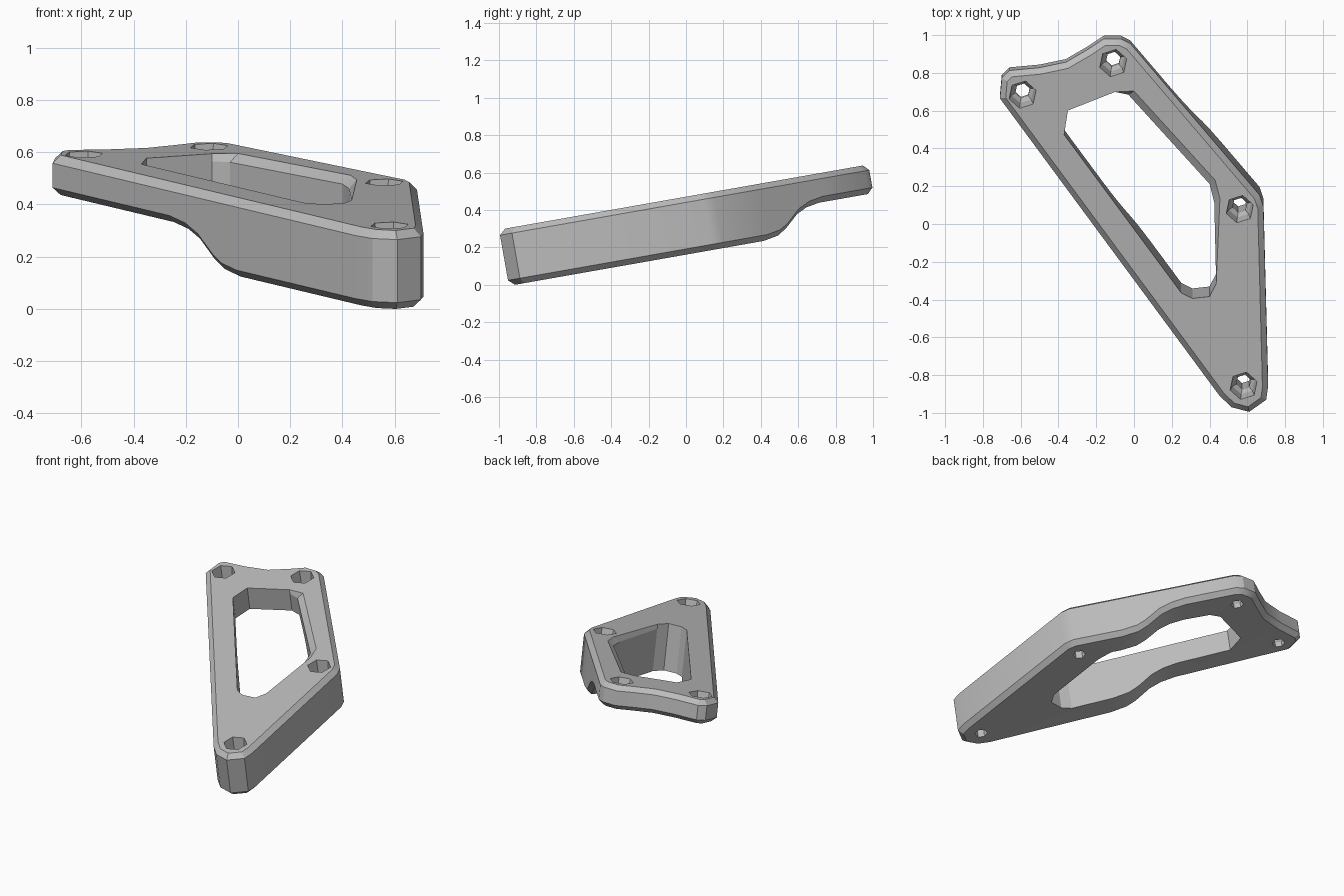
import bpy, bmesh, math
from mathutils import Vector, Matrix

old = bpy.data.objects.get("Cube")
if old:
    bpy.data.objects.remove(old, do_unlink=True)

TILT = math.radians(10)
FULL = 0.305
OUTLINE = [(-.71, .67), (.45, -.925), (.515, -.99), (.61, -1.015), (.70, -.95), (.71, -.88),
           (.685, .09), (.665, .15), (-.02, .965), (-.07, .99), (-.16, .99), (-.25, .93),
           (-.36, .865), (-.5, .835), (-.66, .82), (-.70, .78)]
WINDOW = [(-.37, .48), (.25, -.37), (.31, -.40), (.40, -.39), (.435, -.32), (.425, .11),
          (.40, .21), (-.03, .69), (-.1, .71), (-.35, .61)]
BOLTS = [(-.59, .695), (-.11, .865), (.56, .08), (.58, -.87)]
# Distance across the step, and the thickness there
STEP = [(-.16, FULL), (-.06, .29), (.0, .26), (.09, .195), (.16, .168), (.25, .155)]
ACROSS = Vector((-.83, .56, 0)).normalized()

gray = bpy.data.materials.new("plain gray")
gray.use_nodes = True
COLOR = (.5, .5, .5, 1)
gray.diffuse_color = COLOR
gray.node_tree.nodes["Principled BSDF"].inputs["Base Color"].default_value = COLOR


def loft(name, rings):
    """Closed solid through a list of (points, height) rings, lowest first."""
    bm = bmesh.new()
    loops = [[bm.verts.new((x, y, h)) for x, y in pts] for pts, h in rings]
    for a, b in zip(loops, loops[1:]):
        n = len(a)
        for i in range(n):
            j = (i + 1) % n
            bm.faces.new((a[i], a[j], b[j], b[i]))
    bm.faces.new(loops[0][::-1])
    bm.faces.new(loops[-1])
    bmesh.ops.recalc_face_normals(bm, faces=bm.faces)
    mesh = bpy.data.meshes.new(name)
    bm.to_mesh(mesh)
    bm.free()
    obj = bpy.data.objects.new(name, mesh)
    bpy.context.collection.objects.link(obj)
    return obj


def circle(c, r, n=6):
    return [(c[0] + r * math.cos(math.tau * (i + .3) / n),
             c[1] + r * math.sin(math.tau * (i + .3) / n)) for i in range(n)]


def thickness(s):
    if s <= STEP[0][0]:
        return FULL
    for (s0, t0), (s1, t1) in zip(STEP, STEP[1:]):
        if s <= s1:
            return t0 + (t1 - t0) * (s - s0) / (s1 - s0)
    return STEP[-1][1]


# Bracket slab with a stepped underside and chamfered rims
body = loft("bracket_plate", [(OUTLINE, -FULL), (OUTLINE, 0)])
bm = bmesh.new()
bm.from_mesh(body.data)
for s, t in STEP:
    bmesh.ops.bisect_plane(bm, geom=bm.verts[:] + bm.edges[:] + bm.faces[:],
                           plane_co=ACROSS * s, plane_no=ACROSS)
for v in bm.verts:
    if v.co.z < -.1:
        v.co.z = -thickness(v.co.dot(ACROSS))
bm.normal_update()
rim = [e for e in bm.edges if len(e.link_faces) == 2
       and sum(abs(f.normal.z) < .1 for f in e.link_faces) == 1]
bmesh.ops.bevel(bm, geom=rim, offset=.03, segments=1, affect='EDGES', clamp_overlap=True)
bmesh.ops.recalc_face_normals(bm, faces=bm.faces)
bm.to_mesh(body.data)
bm.free()

# Window cutter, flared at the top along its right side
flare = [(x + .03, y + .025) if i in (5, 6, 7) else (x, y) for i, (x, y) in enumerate(WINDOW)]
cutters = [loft("window_cutter", [(WINDOW, -.5), (WINDOW, -.03), (flare, 0), (flare, .1)])]
# Countersunk bolt hole cutters
for c in BOLTS:
    cutters.append(loft("bolt_cutter", [(circle(c, .04), -.5), (circle(c, .04), -.12),
                                        (circle(c, .062), -.09), (circle(c, .075), 0),
                                        (circle(c, .075), .1)]))
for cutter in cutters:
    cutter.hide_render = True
    mod = body.modifiers.new("cut", 'BOOLEAN')
    mod.operation = 'DIFFERENCE'
    mod.solver = 'EXACT'
    mod.object = cutter

# Apply the cuts, tilt the plate and rest it on the ground
bpy.context.view_layer.update()
graph = bpy.context.evaluated_depsgraph_get()
mesh = bpy.data.meshes.new_from_object(body.evaluated_get(graph))
body.modifiers.clear()
body.data = mesh
for cutter in cutters:
    bpy.data.objects.remove(cutter, do_unlink=True)
mesh.transform(Matrix.Rotation(TILT, 4, 'X'))
low = min(v.co.z for v in mesh.vertices)
mesh.transform(Matrix.Translation((0, 0, -low)))
mesh.materials.clear()
mesh.materials.append(gray)

bpy.ops.object.select_all(action='DESELECT')
body.select_set(True)
bpy.context.view_layer.objects.active = body
bpy.ops.object.shade_smooth_by_angle(angle=math.radians(25))
